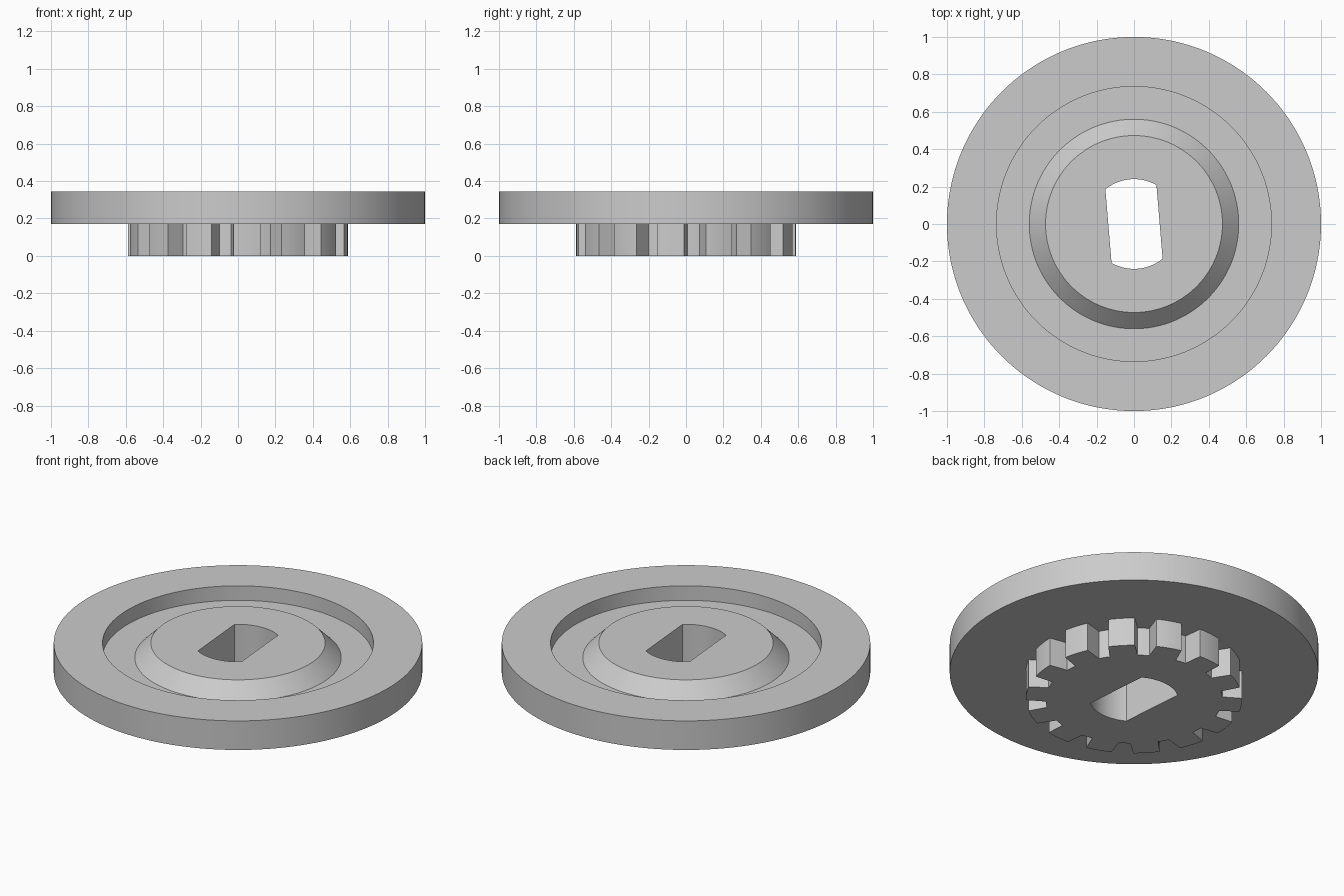
import bpy
import bmesh
from math import radians, degrees, cos, sin, acos, pi

cube = bpy.data.objects.get("Cube")
if cube:
    bpy.data.objects.remove(cube, do_unlink=True)

# Key sizes
TILT = 4.75                      # shared rotation of the teeth and the bore
TEETH = 14
PITCH = 360 / TEETH
TIP_R, ROOT_R = 0.587, 0.48
TIP_HALF, ROOT_HALF = 7.05, 9.1  # half tooth angles at tip and root
BORE_R, FLAT = 0.24, 0.137
TOP, FLOOR, UNDER = 0.344, 0.257, 0.17

grey = bpy.data.materials.new("plain grey")
grey.use_nodes = True
colour = (0.6, 0.6, 0.6, 1)
grey.diffuse_color = colour
grey.node_tree.nodes["Principled BSDF"].inputs["Base Color"].default_value = colour


def bore(a):
    """Round bore with two parallel flats."""
    c = abs(cos(radians(a - TILT)))
    return min(BORE_R, FLAT / max(c, 0.001))


def gear(a):
    """Tooth outline with sloping flanks."""
    off = abs((a + 90 - TILT + PITCH / 2) % PITCH - PITCH / 2)
    t = (off - TIP_HALF) / (ROOT_HALF - TIP_HALF)
    return TIP_R + (ROOT_R - TIP_R) * min(1, max(0, t))


def circle(r):
    return lambda a: r


# Ring directions: an even spread plus every corner of the teeth and bore
corners = [TILT - 90 + k * PITCH + d for k in range(TEETH)
           for d in (-ROOT_HALF, -TIP_HALF, TIP_HALF, ROOT_HALF)]
corner = degrees(acos(FLAT / BORE_R))
corners += [TILT + s + d for s in (0, 180) for d in (-corner, corner)]
corners = [a % 360 for a in corners]
even = [i * 2.5 for i in range(144)]
even = [a for a in even if min(abs(a - c) for c in corners) > 0.4]
angles = sorted(corners + even)


def build(name, rings):
    """Skin a stack of (outline, height) rings."""
    bm = bmesh.new()
    loops = [[bm.verts.new((f(a) * cos(radians(a)), f(a) * sin(radians(a)), z))
              for a in angles] for f, z in rings]
    n = len(angles)
    for lower, upper in zip(loops, loops[1:]):
        for i in range(n):
            j = (i + 1) % n
            bm.faces.new((lower[i], upper[i], upper[j], lower[j]))
    mesh = bpy.data.meshes.new(name)
    bm.to_mesh(mesh)
    bm.free()
    mesh.materials.append(grey)
    obj = bpy.data.objects.new(name, mesh)
    bpy.context.collection.objects.link(obj)
    bpy.ops.object.select_all(action='DESELECT')
    obj.select_set(True)
    bpy.context.view_layer.objects.active = obj
    bpy.ops.object.shade_smooth_by_angle(angle=radians(25))
    return obj


# Disc with a raised conical hub inside a ring-shaped recess
build("disc", [
    (bore, UNDER), (bore, TOP), (circle(0.473), TOP), (circle(0.56), FLOOR),
    (circle(0.735), FLOOR), (circle(0.735), TOP), (circle(1), TOP),
    (circle(1), UNDER), (gear, UNDER)])

# Toothed gear beneath the disc
build("gear", [(gear, UNDER), (gear, 0), (bore, 0), (bore, UNDER)])
